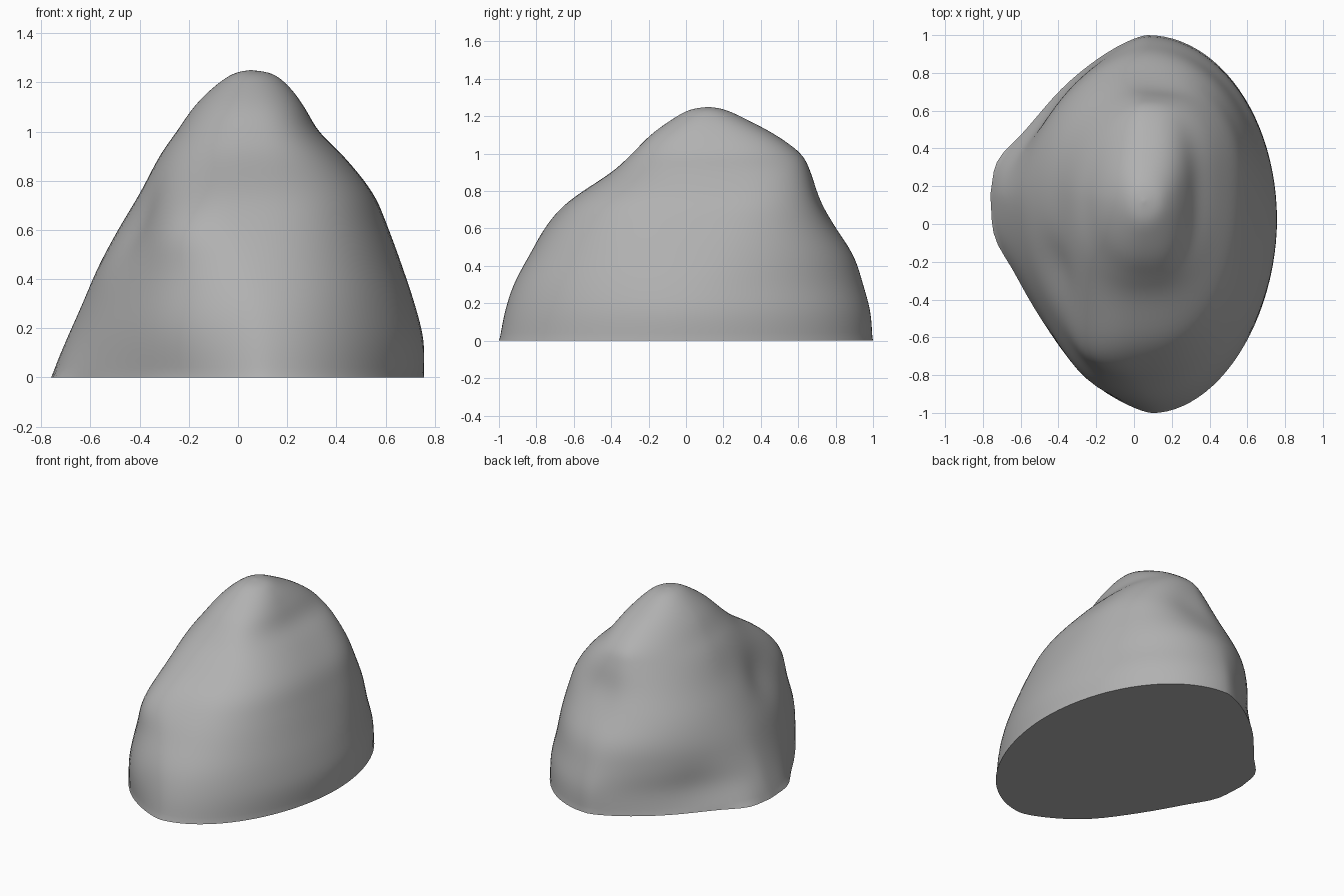
import bpy
import bmesh
import math
from mathutils import Vector

STEPS_AROUND = 96
STEPS_PER_SPAN = 6

default_cube = bpy.data.objects.get("Cube")
if default_cube:
    bpy.data.objects.remove(default_cube, do_unlink=True)

# Silhouette curves, all sampled at the same heights
height = [0, .15, .3, .45, .6, .75, .9, 1, 1.1, 1.18, 1.235, 1.25]
x_low = [-.755, -.7, -.635, -.57, -.49, -.4, -.32, -.25, -.18, -.1, -.02, .05]
x_high = [.757, .757, .72, .67, .615, .55, .43, .33, .27, .21, .14, .05]
y_low = [-1, -.97, -.92, -.84, -.75, -.62, -.4, -.29, -.19, -.08, .02, .12]
y_high = [1, .99, .95, .9, .81, .73, .67, .615, .48, .33, .21, .12]
# Where along each side the widest point sits
front_x = [.1, .1, .08, .04, 0, 0, .03, .05, .05, .05, .05, .05]
right_y = [.02, .02, .04, .1, .15, .2, .24, .2, .15, .12, .12, .12]
# Roundness of each corner: below two is cut flat, above two is boxy
back_right = [2, 2, 2, 2.1, 2.3, 2.5, 2.6, 2.5, 2.5, 2.3, 2, 2]
back_left = [1.4, 1.4, 1.6, 1.8, 2, 2, 1.8, 1.7, 1.7, 1.9, 2, 2]
front_left = [1.5, 1.6, 1.7, 1.8, 1.9, 2.1, 2.3, 2.3, 2.1, 2, 2, 2]
front_right = [1.9, 1.9, 2, 2.2, 2.4, 2.6, 2.7, 2.6, 2.4, 2.1, 2, 2]


def spline(values, index, t):
    """Smooth curve through a list of values."""
    last = len(values) - 1
    a, b, c, d = (values[min(max(index + k, 0), last)] for k in (-1, 0, 1, 2))
    return b + t / 2 * (c - a + t * (2*a - 5*b + 4*c - d + t * (3*(b - c) + d - a)))


def mix(a, b, t):
    return a + (b - a) * t


def ring_point(angle, index, t):
    """Point on a cross-section made of four unequal rounded quadrants."""
    z, left, right, front, back, cx_front, cy_right = (
        spline(curve, index, t) for curve in
        (height, x_low, x_high, y_low, y_high, front_x, right_y))
    c, s = math.cos(angle), math.sin(angle)
    to_right, to_back = c >= 0, s >= 0
    rise = min(max(z / height[-1], 0), 1)
    cx = mix(.07, .05, rise) if to_back else cx_front
    cy = cy_right if to_right else mix(.15, .12, rise)
    if to_back:
        corner = back_right if to_right else back_left
    else:
        corner = front_right if to_right else front_left
    power = spline(corner, index, t)
    x = mix(cx, right if to_right else left, abs(c) ** (2 / power))
    y = mix(cy, back if to_back else front, abs(s) ** (2 / power))
    return Vector((x, y, z))


# Local swellings and hollows: centre, radius, outward amount
features = [
    ((-.24, -.64, .6), .17, .06),     # front shoulder
    ((-.26, -.78, .22), .24, .05),    # swelling below the shoulder
    ((-.45, -.26, .63), .17, -.05),   # hollow behind the shoulder
    ((-.5, .56, .16), .15, -.02),     # hollow above the rear foot
    ((.15, .74, .72), .14, -.02),     # hollow at the back
    ((-.73, -.07, 0), .14, .03),      # foot corner
    ((-.72, .34, .03), .12, .04),     # rear foot corner
]


def weather(point):
    """Push a point in or out wherever a feature reaches it."""
    outward = Vector((point.x - .05, point.y - .12, 0))
    if outward.length < .01:
        return point
    outward.normalize()
    amount = 0
    for centre, radius, strength in features:
        distance = (point - Vector(centre)).length
        amount += strength * math.exp(-(distance / radius) ** 2)
    return point + outward * amount


# Boulder: loft the cross-sections from the ground to the summit
bm = bmesh.new()
rings = []
spans = len(height) - 1
for step in range(spans * STEPS_PER_SPAN + 1):
    index = min(step // STEPS_PER_SPAN, spans - 1)
    t = step / STEPS_PER_SPAN - index
    rings.append([
        bm.verts.new(weather(ring_point(math.tau * k / STEPS_AROUND, index, t)))
        for k in range(STEPS_AROUND)])

for lower, upper in zip(rings, rings[1:]):
    for k in range(STEPS_AROUND):
        n = (k + 1) % STEPS_AROUND
        bm.faces.new((lower[k], lower[n], upper[n], upper[k]))

# Soften the stone, leaving the ground outline untouched
stone = [v for ring in rings[1:-1] for v in ring]
for _ in range(6):
    bmesh.ops.smooth_vert(bm, verts=stone, factor=.5,
                          use_axis_x=True, use_axis_y=True, use_axis_z=True)

# Flat underside and closed summit
bm.faces.new(list(reversed(rings[0])))
bmesh.ops.remove_doubles(bm, verts=rings[-1], dist=.0005)
bmesh.ops.recalc_face_normals(bm, faces=bm.faces)

mesh = bpy.data.meshes.new("boulder")
bm.to_mesh(mesh)
bm.free()
boulder = bpy.data.objects.new("boulder", mesh)
bpy.context.collection.objects.link(boulder)

# Plain grey stone
grey = (.44, .44, .44, 1)
material = bpy.data.materials.new("stone grey")
material.use_nodes = True
material.diffuse_color = grey
shader = next(n for n in material.node_tree.nodes if n.type == "BSDF_PRINCIPLED")
shader.inputs["Base Color"].default_value = grey
shader.inputs["Roughness"].default_value = .9
mesh.materials.append(material)

bpy.ops.object.select_all(action="DESELECT")
boulder.select_set(True)
bpy.context.view_layer.objects.active = boulder
bpy.ops.object.shade_smooth_by_angle(angle=math.radians(45))
